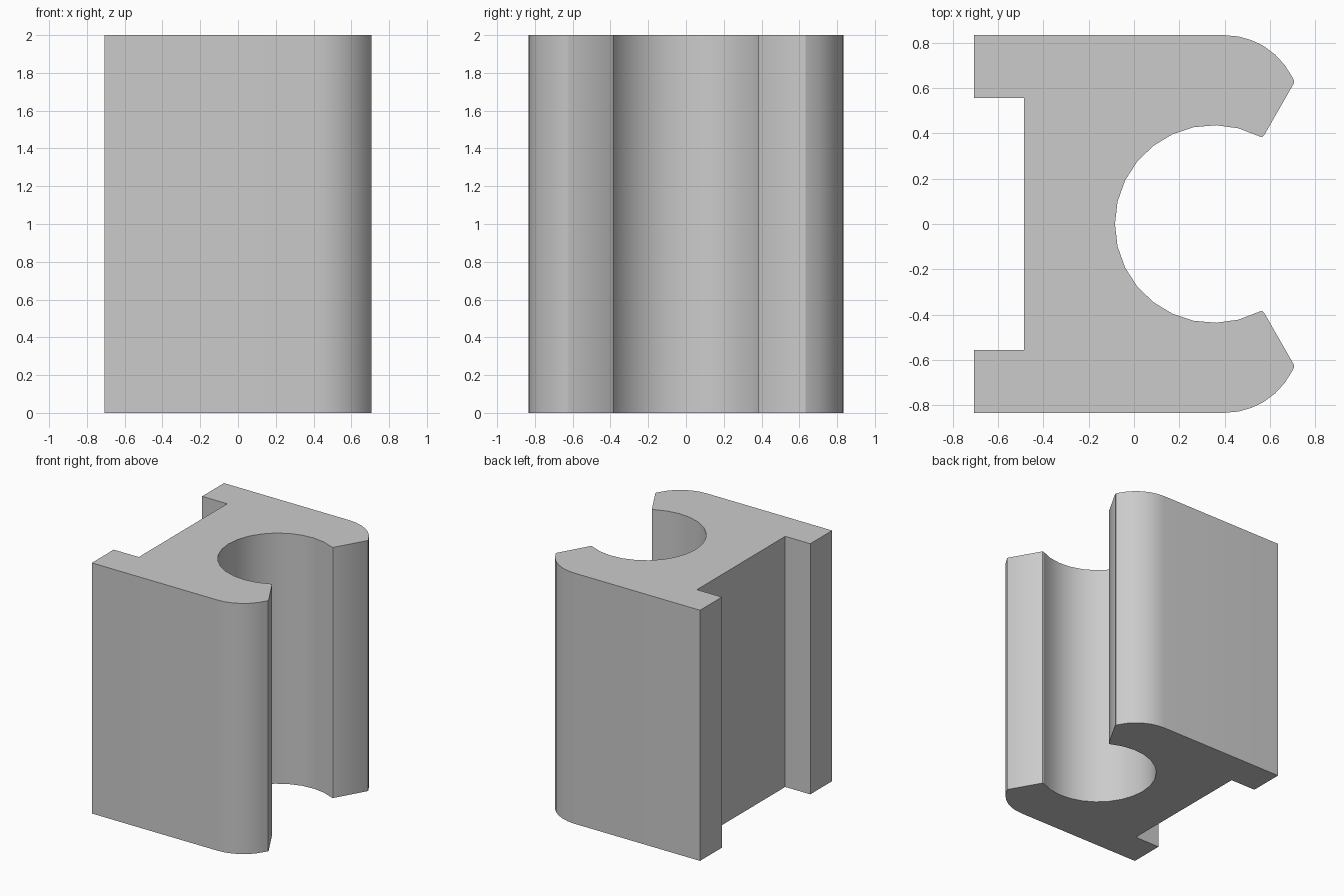
import bpy, bmesh
from math import radians, sin, cos

if "Cube" in bpy.data.objects:
    bpy.data.objects.remove(bpy.data.objects["Cube"])


def arc(cx, cy, r, start, end, steps):
    angles = [radians(start + (end - start) * i / steps) for i in range(steps + 1)]
    return [(cx + r * cos(a), cy + r * sin(a)) for a in angles]


# Upper half of the cross-section: back channel, rounded shoulder, lip, bore
half = [(-0.486, 0.557), (-0.707, 0.557), (-0.707, 0.833)]
half += arc(0.40, 0.50, 0.333, 90, 27, 6)
half += [(0.706, 0.633), (0.705, 0.620), (0.574, 0.391), (0.568, 0.385), (0.560, 0.384)]
half += arc(0.352, 0.0, 0.436, 62.5, 180, 9)

# Mirror across y = 0, sharing the middle bore point
profile = half + [(x, -y) for x, y in reversed(half[:-1])]

# Extrude the profile to full height
bm = bmesh.new()
base = bm.faces.new([bm.verts.new((x, y, 0)) for x, y in profile])
top = bmesh.ops.extrude_face_region(bm, geom=[base], use_keep_orig=True)
bmesh.ops.translate(bm, vec=(0, 0, 2),
                    verts=[v for v in top["geom"] if isinstance(v, bmesh.types.BMVert)])
bmesh.ops.recalc_face_normals(bm, faces=bm.faces)
mesh = bpy.data.meshes.new("clip_extrusion")
bm.to_mesh(mesh)
bm.free()

clip = bpy.data.objects.new("clip_extrusion", mesh)
bpy.context.collection.objects.link(clip)
bpy.context.view_layer.objects.active = clip
clip.select_set(True)
bpy.ops.object.shade_smooth_by_angle(angle=radians(30))
